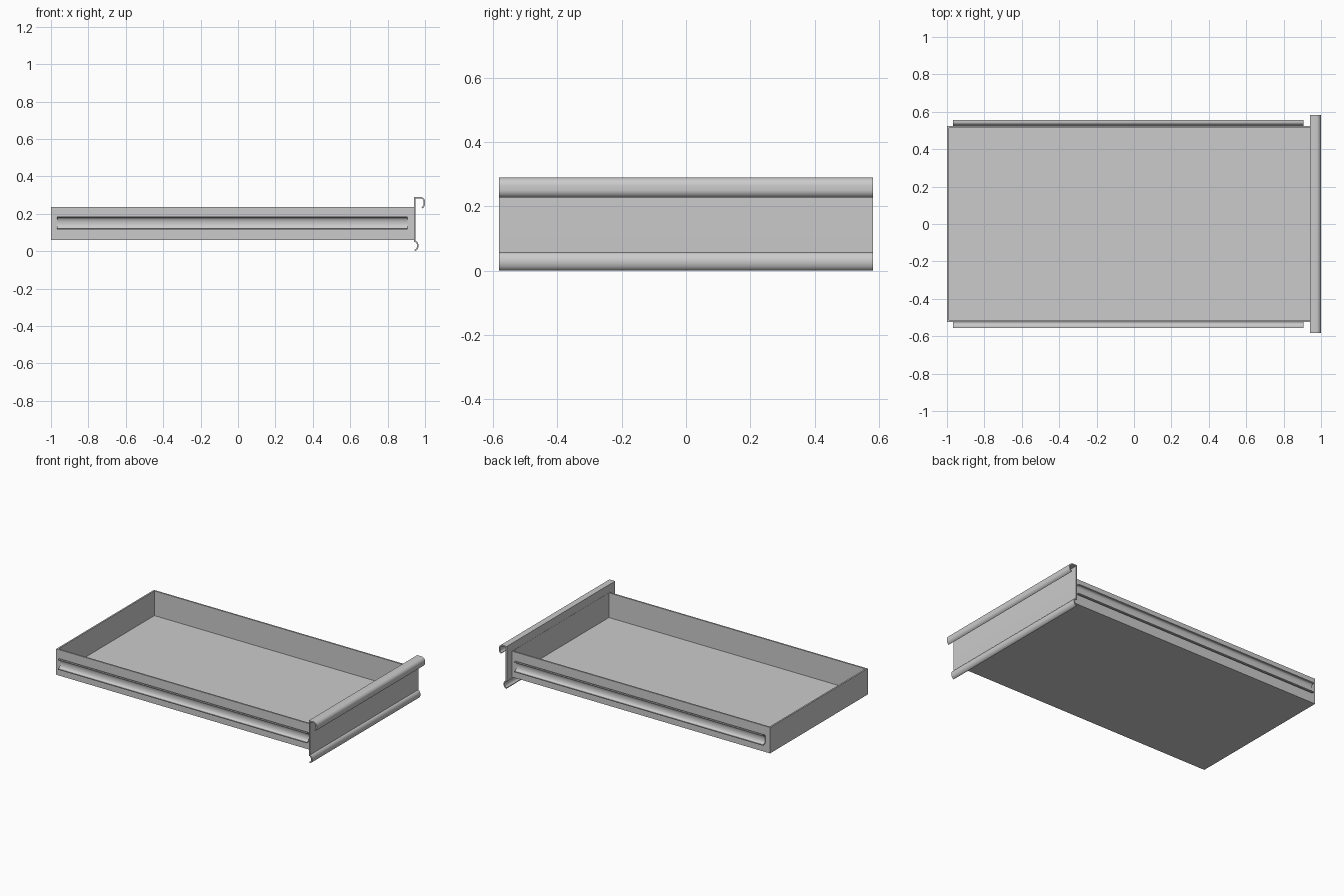
import bpy, bmesh, math
from mathutils import Vector

if "Cube" in bpy.data.objects:
    bpy.data.objects.remove(bpy.data.objects["Cube"])


def finish(name, bm, smooth=False):
    bmesh.ops.recalc_face_normals(bm, faces=bm.faces[:])
    mesh = bpy.data.meshes.new(name)
    bm.to_mesh(mesh)
    bm.free()
    obj = bpy.data.objects.new(name, mesh)
    bpy.context.collection.objects.link(obj)
    if smooth:
        bpy.ops.object.select_all(action='DESELECT')
        obj.select_set(True)
        bpy.context.view_layer.objects.active = obj
        bpy.ops.object.shade_smooth_by_angle(angle=math.radians(35))
    return obj


def arc(cx, cy, rx, ry, a0, a1, n):
    angles = [math.radians(a0 + (a1 - a0) * i / n) for i in range(n + 1)]
    return [(cx + rx * math.cos(a), cy + ry * math.sin(a)) for a in angles]


def sheet(name, path, thick, place, start, end):
    """Bent sheet: thicken a 2D centre line with mitred corners and sweep it straight."""
    pts = [Vector(p) for p in path]
    left, right = [], []
    for i, p in enumerate(pts):
        d0 = (p - pts[i - 1]).normalized() if i else (pts[1] - p).normalized()
        d1 = (pts[i + 1] - p).normalized() if i < len(pts) - 1 else d0
        n0, n1 = Vector((-d0.y, d0.x)), Vector((-d1.y, d1.x))
        m = (n0 + n1).normalized()
        off = m * (thick / 2 / m.dot(n0))
        left.append(p + off)
        right.append(p - off)
    bm = bmesh.new()
    rings = [[(bm.verts.new(place(a, t)), bm.verts.new(place(b, t)))
              for a, b in zip(left, right)] for t in (start, end)]
    r0, r1 = rings
    for i in range(len(pts) - 1):
        for r in rings:
            bm.faces.new((r[i][0], r[i + 1][0], r[i + 1][1], r[i][1]))
        for s in (0, 1):
            bm.faces.new((r0[i][s], r0[i + 1][s], r1[i + 1][s], r1[i][s]))
    for i in (0, -1):
        bm.faces.new((r0[i][0], r0[i][1], r1[i][1], r1[i][0]))
    return finish(name, bm, True)


# Open tray: box with its top face inset and pushed down, front closed by the panel
X0, X1, W, Z0, Z1 = -1.0, 0.942, 0.525, 0.06, 0.236
bm = bmesh.new()
bmesh.ops.create_cube(bm, size=1)
for v in bm.verts:
    v.co = (X0 if v.co.x < 0 else X1, W if v.co.y > 0 else -W, Z1 if v.co.z > 0 else Z0)
top = max(bm.faces, key=lambda f: f.calc_center_median().z)
bmesh.ops.inset_region(bm, faces=[top], thickness=0.015)
well = bmesh.ops.extrude_face_region(bm, geom=[top])
if top.is_valid:
    bmesh.ops.delete(bm, geom=[top], context='FACES_ONLY')
for v in [g for g in well['geom'] if isinstance(g, bmesh.types.BMVert)]:
    v.co.z = Z0 + 0.008
    if v.co.x > 0:
        v.co.x = X1 - 0.002
for v in bm.verts:
    if 0 < v.co.x < X1 - 0.005:
        v.co.x = X1 - 0.002
finish("tray", bm)

# Front panel: plate with a rolled pull on top and a small curl below
panel_path = (arc(0.943, 0.029, 0.018, 0.025, -85, 85, 12)
              + [(0.945, 0.06), (0.945, 0.286)]
              + arc(0.974, 0.264, 0.022, 0.022, 90, 0, 8)
              + arc(0.974, 0.252, 0.022, 0.022, 0, -65, 6))
sheet("front_panel", panel_path, 0.008, lambda p, t: (p.x, t, p.y), -0.582, 0.582)

# Side rails: channels open to the outside, mirrored on both sides
rail_path = ([(0.555, 0.182)] + arc(0.545, 0.15, 0.0175, 0.032, 90, 270, 16)
             + [(0.555, 0.118)])
for side, label in ((-1, "near"), (1, "far")):
    sheet("rail_" + label, rail_path, 0.006,
          lambda p, t, s=side: (t, s * p.x, p.y), -0.967, 0.905)
